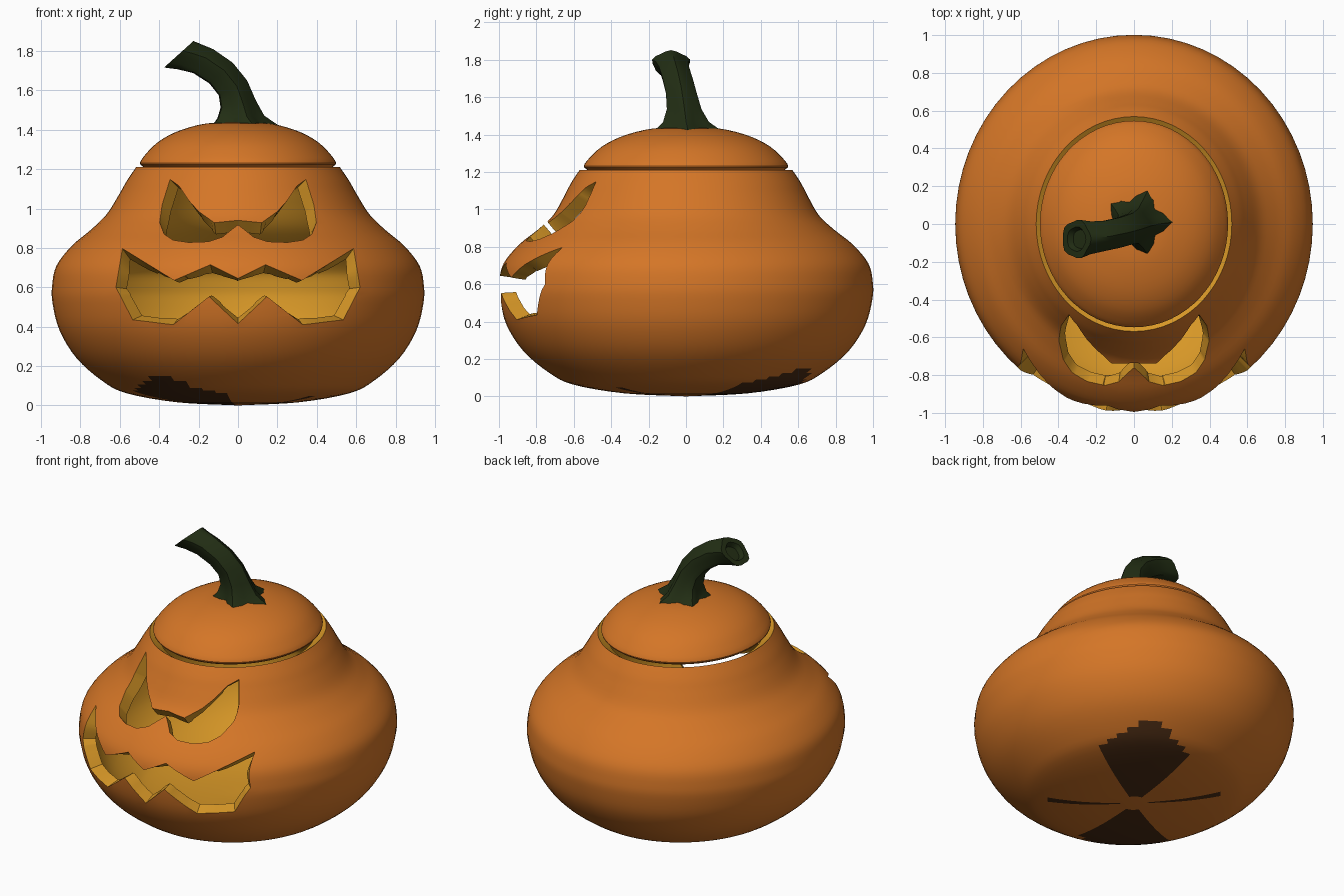
import bpy, bmesh, math
from mathutils import Vector

if "Cube" in bpy.data.objects:
    bpy.data.objects.remove(bpy.data.objects["Cube"])


def material(name, rgb):
    m = bpy.data.materials.new(name)
    m.diffuse_color = (*rgb, 1)
    m.use_nodes = True
    m.node_tree.nodes["Principled BSDF"].inputs["Base Color"].default_value = m.diffuse_color
    return m


ORANGE = material("orange skin", (0.66, 0.18, 0.02))
CHAR = material("dark brown patch", (0.07, 0.025, 0.007))
YELLOW = material("yellow flesh", (0.68, 0.31, 0.02))
GREEN = material("dark green stem", (0.016, 0.027, 0.007))


def make_object(name, bm, mats):
    bmesh.ops.remove_doubles(bm, verts=bm.verts, dist=1e-5)
    bmesh.ops.recalc_face_normals(bm, faces=bm.faces)
    me = bpy.data.meshes.new(name)
    bm.to_mesh(me)
    bm.free()
    for m in mats:
        me.materials.append(m)
    ob = bpy.data.objects.new(name, me)
    bpy.context.collection.objects.link(ob)
    return ob


def activate(ob):
    bpy.ops.object.select_all(action='DESELECT')
    ob.select_set(True)
    bpy.context.view_layer.objects.active = ob


def smooth_curve(pts, sub=4):
    # Catmull-Rom through the profile points
    p = [Vector(a) for a in pts]
    p = [2 * p[0] - p[1]] + p + [2 * p[-1] - p[-2]]
    out = []
    for i in range(1, len(p) - 2):
        a, b, c, d = p[i - 1:i + 3]
        for k in range(sub):
            t = k / sub
            out.append(0.5 * (2 * b + (c - a) * t + (2 * a - 5 * b + 4 * c - d) * t * t
                              + (3 * b - a - 3 * c + d) * t ** 3))
    return out + [p[-2]]


def loft(bm, rings):
    vs = [[bm.verts.new(co) for co in r] for r in rings]
    n = len(vs[0])
    for a, b in zip(vs, vs[1:]):
        for i in range(n):
            j = (i + 1) % n
            bm.faces.new((a[i], a[j], b[j], b[i]))
    return vs


def oval_rings(profile, n=64):
    rings = []
    for r, z in profile:
        sy = 1.058 + 0.04 * min(1, max(0, (z - 0.95) / 0.25))
        r = max(r, 0)
        rings.append([(r * math.cos(2 * math.pi * i / n),
                       r * sy * math.sin(2 * math.pi * i / n), z) for i in range(n)])
    return rings


def solidify(ob, thickness):
    m = ob.modifiers.new("wall", 'SOLIDIFY')
    m.thickness = thickness
    m.offset = -1
    m.material_offset = 2
    m.material_offset_rim = 2
    activate(ob)
    bpy.ops.object.modifier_apply(modifier=m.name)
    bpy.ops.object.shade_smooth_by_angle(angle=math.radians(35))


SKIN = [ORANGE, CHAR, YELLOW]

# Pumpkin body as a closed solid first
body_profile = smooth_curve([(0, 0), (0.31, 0.016), (0.567, 0.062), (0.69, 0.125),
                             (0.82, 0.24), (0.906, 0.38), (0.942, 0.52), (0.944, 0.61),
                             (0.922, 0.71), (0.845, 0.81), (0.75, 0.89), (0.668, 0.97),
                             (0.605, 1.07), (0.565, 1.14), (0.518, 1.21)])
bm = bmesh.new()
rings = loft(bm, oval_rings(body_profile))
lid_cap = bm.faces.new(rings[-1])
lid_cap.material_index = 2
body = make_object("pumpkin_body", bm, SKIN)

# Carved face: half outlines, mirrored
eyes = [(0, 0.94), (-0.12, 0.928), (-0.2, 0.985), (-0.25, 1.04), (-0.3, 1.115),
        (-0.345, 1.148), (-0.385, 1.02), (-0.398, 0.93), (-0.375, 0.87), (-0.33, 0.84),
        (-0.25, 0.828), (-0.15, 0.832), (-0.08, 0.855), (-0.03, 0.895), (0, 0.918)]
mouth = [(0, 0.645), (-0.14, 0.715), (-0.325, 0.635), (-0.587, 0.797), (-0.62, 0.6),
         (-0.535, 0.435), (-0.33, 0.41), (-0.147, 0.553), (0, 0.415)]
for name, half in (("eye_cutter", eyes), ("mouth_cutter", mouth)):
    outline = half + [(-x, z) for x, z in reversed(half[1:-1])]
    bm = bmesh.new()
    front, back = loft(bm, [[(x, y, z) for x, z in outline] for y in (-1.5, -0.1)])
    bm.faces.new(front)
    bm.faces.new(back)
    for f in bm.faces:
        f.material_index = 2
    cutter = make_object(name, bm, SKIN)
    cutter.hide_render = True
    mod = body.modifiers.new("carve", 'BOOLEAN')
    mod.operation = 'DIFFERENCE'
    mod.solver = 'EXACT'
    mod.object = cutter
    activate(body)
    bpy.ops.object.modifier_apply(modifier=mod.name)
    bpy.data.objects.remove(cutter)

# Keep only the outer skin, and colour the leaf-like patches underneath
bm = bmesh.new()
bm.from_mesh(body.data)
bmesh.ops.delete(bm, geom=[f for f in bm.faces if f.material_index == 2], context='FACES')
for f in bm.faces:
    c = f.calc_center_median()
    if c.z < 0.15:
        r = math.hypot(c.x, c.y)
        a = math.degrees(math.atan2(c.y, c.x)) % 180
        lobe = 30 < a < 85 and r < 0.76 - 0.006 * abs(a - 58)
        sliver = 131 < a < 139 and r < 0.5
        if r > 0.06 and (lobe or sliver):
            f.material_index = 1
bm.to_mesh(body.data)
bm.free()
solidify(body, 0.08)

# Lid
lid_profile = [(0.455, 1.2)] + smooth_curve([(0.482, 1.212), (0.498, 1.232), (0.47, 1.275),
                                            (0.41, 1.335), (0.32, 1.387), (0.2, 1.425),
                                            (0.1, 1.437), (0, 1.438)], 3)
bm = bmesh.new()
loft(bm, oval_rings(lid_profile))
lid = make_object("pumpkin_lid", bm, SKIN)
solidify(lid, 0.07)

# Stem: ridged rings along a bent path (x, y, z, radius, tilt, ridge depth)
path = [(0.02, 0.01, 1.422, 0.155, 0, 0.2), (0.005, 0, 1.465, 0.115, 3, 0.12),
        (-0.005, -0.01, 1.53, 0.09, 12, 0.08), (-0.03, -0.025, 1.61, 0.08, 28, 0.08),
        (-0.09, -0.045, 1.685, 0.078, 42, 0.08), (-0.18, -0.065, 1.745, 0.078, 50, 0.08),
        (-0.25, -0.073, 1.767, 0.085, 48, 0.08), (-0.305, -0.08, 1.78, 0.1, 42, 0.06),
        (-0.305, -0.08, 1.78, 0.065, 42, 0.03), (-0.285, -0.08, 1.758, 0.05, 42, 0.03)]
rings = []
for x, y, z, r, tilt, ridge in path:
    t = math.radians(tilt)
    ring = []
    for i in range(20):
        a = 2 * math.pi * i / 20
        q = r * (1 + ridge * math.cos(5 * a))
        ring.append((x + q * math.cos(a) * math.cos(t), y + q * math.sin(a),
                     z + q * math.cos(a) * math.sin(t)))
    rings.append(ring)
bm = bmesh.new()
vs = loft(bm, rings)
bm.faces.new(vs[0])
bm.faces.new(vs[-1])
stem = make_object("stem", bm, [GREEN])
activate(stem)
bpy.ops.object.shade_smooth_by_angle(angle=math.radians(40))
